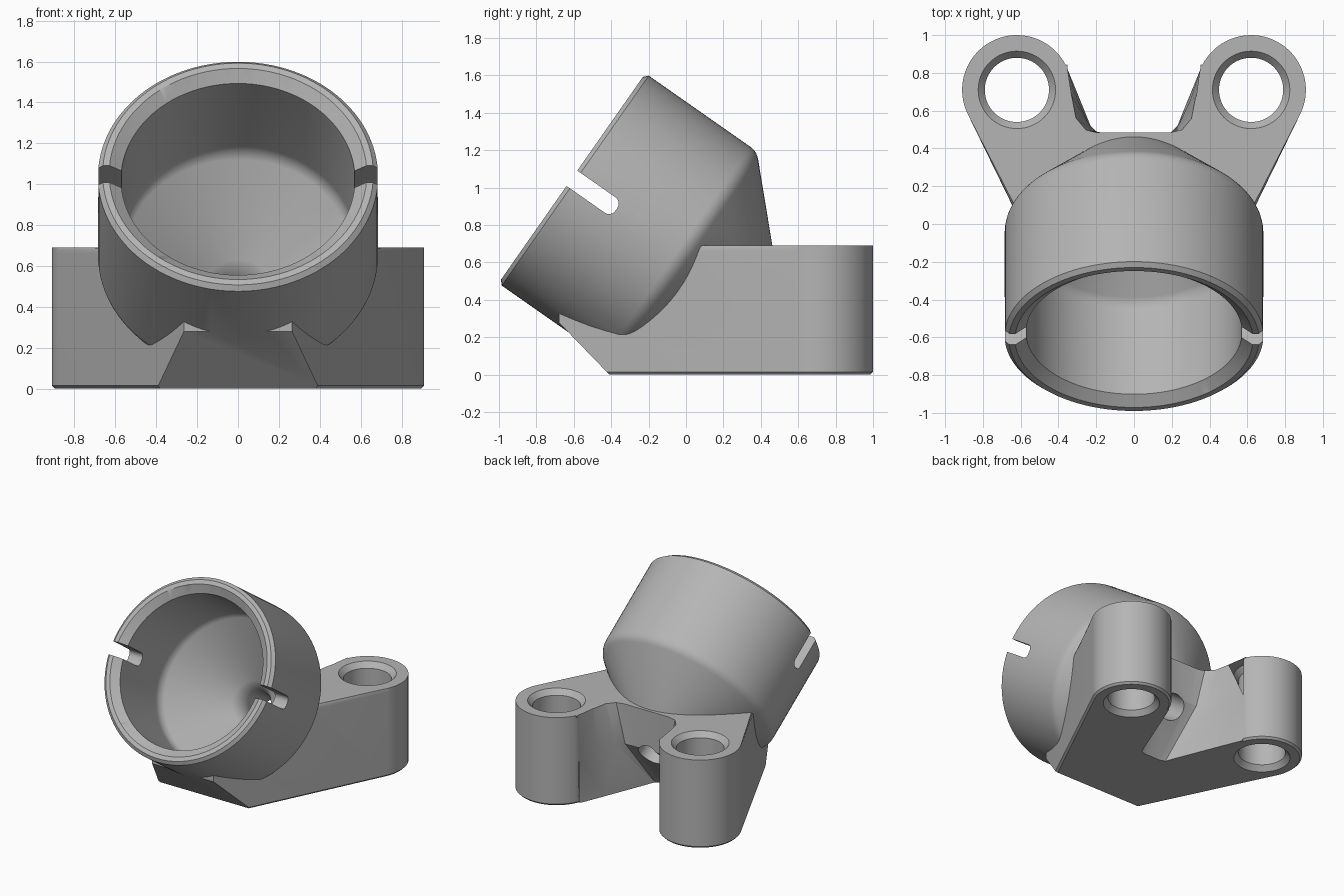
import bpy, bmesh
from math import sin, cos, pi, radians
from mathutils import Matrix, Vector

if "Cube" in bpy.data.objects:
    bpy.data.objects.remove(bpy.data.objects["Cube"])

grey = bpy.data.materials.new("plain grey")
grey.use_nodes = True
colour = (0.46, 0.46, 0.46, 1)
grey.diffuse_color = colour
grey.node_tree.nodes["Principled BSDF"].inputs["Base Color"].default_value = colour


def make(name, bm, matrix=Matrix()):
    bmesh.ops.transform(bm, matrix=matrix, verts=bm.verts)
    bmesh.ops.recalc_face_normals(bm, faces=bm.faces)
    mesh = bpy.data.meshes.new(name)
    bm.to_mesh(mesh)
    bm.free()
    mesh.materials.append(grey)
    obj = bpy.data.objects.new(name, mesh)
    bpy.context.collection.objects.link(obj)
    return obj


def loft(rings):
    """Closed solid through rings with equal point counts."""
    bm = bmesh.new()
    loops = [[bm.verts.new(p) for p in ring] for ring in rings]
    n = len(loops[0])
    for a, b in zip(loops, loops[1:]):
        for i in range(n):
            j = (i + 1) % n
            bm.faces.new((a[i], a[j], b[j], b[i]))
    bm.faces.new(loops[0][::-1])
    bm.faces.new(loops[-1])
    return bm


def lathe(profile, steps=96):
    """Solid of revolution from (radius, height) pairs."""
    return loft([[(r * cos(2 * pi * i / steps), r * sin(2 * pi * i / steps), h)
                  for i in range(steps)] for r, h in profile])


def combine(target, tool, operation):
    mod = target.modifiers.new(operation, "BOOLEAN")
    mod.operation = operation
    mod.solver = "EXACT"
    mod.object = tool
    bpy.ops.object.select_all(action="DESELECT")
    bpy.context.view_layer.objects.active = target
    target.select_set(True)
    bpy.ops.object.modifier_apply(modifier=mod.name)
    bpy.data.objects.remove(tool)


def arc(cx, cy, r, a0, a1, n):
    return [(cx + r * cos(radians(a0 + (a1 - a0) * i / n)),
             cy + r * sin(radians(a0 + (a1 - a0) * i / n))) for i in range(n + 1)]


def mirrored(half):
    """Close a right-hand outline with its mirror image."""
    return half + [(-x, y) for x, y in reversed(half)]


BOSS_X, BOSS_Y, BOSS_R, TOP = 0.62, 0.71, 0.29, 0.69
# Cup frame: local z runs from the rim centre down into the cup
cup_frame = Matrix.Translation((0, -0.61, 1.05)) @ Matrix.Rotation(radians(-125), 4, "X")

# Base with two bosses, rounded on top and chamfered below
outline = mirrored([(0.265, -0.68)] + arc(BOSS_X, BOSS_Y, BOSS_R, -26, 158, 36))
bm = loft([[(x, y, z) for x, y in outline] for z in (0, TOP)])
for z, width, segments in ((TOP, 0.03, 4), (0, 0.015, 1)):
    rim = [e for e in bm.edges if all(abs(v.co.z - z) < 1e-4 for v in e.verts)]
    bmesh.ops.bevel(bm, geom=rim, offset=width, segments=segments,
                    profile=0.5, affect="EDGES")
body = make("angled_cup_bracket", bm)

# Sloped front underside
slope = [(-0.40, -0.01), (-0.70, 0.30), (-0.9, 0.30), (-0.9, -0.01)]
combine(body, make("front_slope", loft([[(x, y, z) for y, z in slope]
                                       for x in (-1, 1)])), "DIFFERENCE")

# Cup outside: chamfered rim, cylinder, rounded shoulder, cone
outer = [(0.662, 0), (0.685, 0.022), (0.685, 0.685)]
outer += [(0.585 + r, 0.685 + h) for r, h in arc(0, 0, 0.1, 9, 45, 4)]
outer += [(0.13, 1.27)]
combine(body, make("cup_shell", lathe(outer), cup_frame), "UNION")

# Notch between the legs, leaning outwards with height
low = [(0.07, 0.2), (0.11, 0.215), (0.15, 0.32), (0.27, 0.62), (0.352, 0.82), (0.352, 1.1)]
mid = [(0.12, 0.475), (0.19, 0.48), (0.24, 0.53), (0.30, 0.66), (0.352, 0.82), (0.352, 1.1)]
high = [(0.20, 0.485), (0.26, 0.50), (0.31, 0.56), (0.333, 0.68), (0.352, 0.82), (0.352, 1.1)]
levels = ((low, -0.01), (mid, 0.38), (high, 0.72))
combine(body, make("leg_notch", loft([[(x, y, z) for x, y in mirrored(half)]
                                     for half, z in levels])), "DIFFERENCE")

# Cup inside: chamfered mouth, bore, funnel blending into a drain hole
inner = [(0.70, -0.08), (0.63, 0), (0.572, 0.045), (0.572, 0.58)]
inner += arc(0.472, 0.58, 0.1, 9, 45, 4)
inner += [(0.30 - r, 1.1 - h) for r, h in reversed(arc(0, 0, 0.2, 0, 45, 8))]
inner += [(0.1, 1.5)]
combine(body, make("cup_bore", lathe(inner), cup_frame), "DIFFERENCE")

# Side slots in the rim with rounded ends
slot = [(-0.05, -0.2), (0.05, -0.2)]
slot += arc(0.01, 0.25, 0.04, 0, 90, 6) + arc(-0.01, 0.25, 0.04, 90, 180, 6)
combine(body, make("rim_slots", loft([[(x, y, z) for y, z in slot]
                                     for x in (-1, 1)]), cup_frame), "DIFFERENCE")

# Bolt holes with chamfered mouths
hole = [(0.225, -0.02), (0.205, 0), (0.17, 0.04),
        (0.17, TOP - 0.04), (0.205, TOP), (0.225, TOP + 0.02)]
for side in (-1, 1):
    place = Matrix.Translation(Vector((side * BOSS_X, BOSS_Y, 0)))
    combine(body, make("bolt_hole", lathe(hole, 64), place), "DIFFERENCE")

bpy.ops.object.select_all(action="DESELECT")
body.select_set(True)
bpy.context.view_layer.objects.active = body
bpy.ops.object.shade_smooth_by_angle(angle=radians(25))
